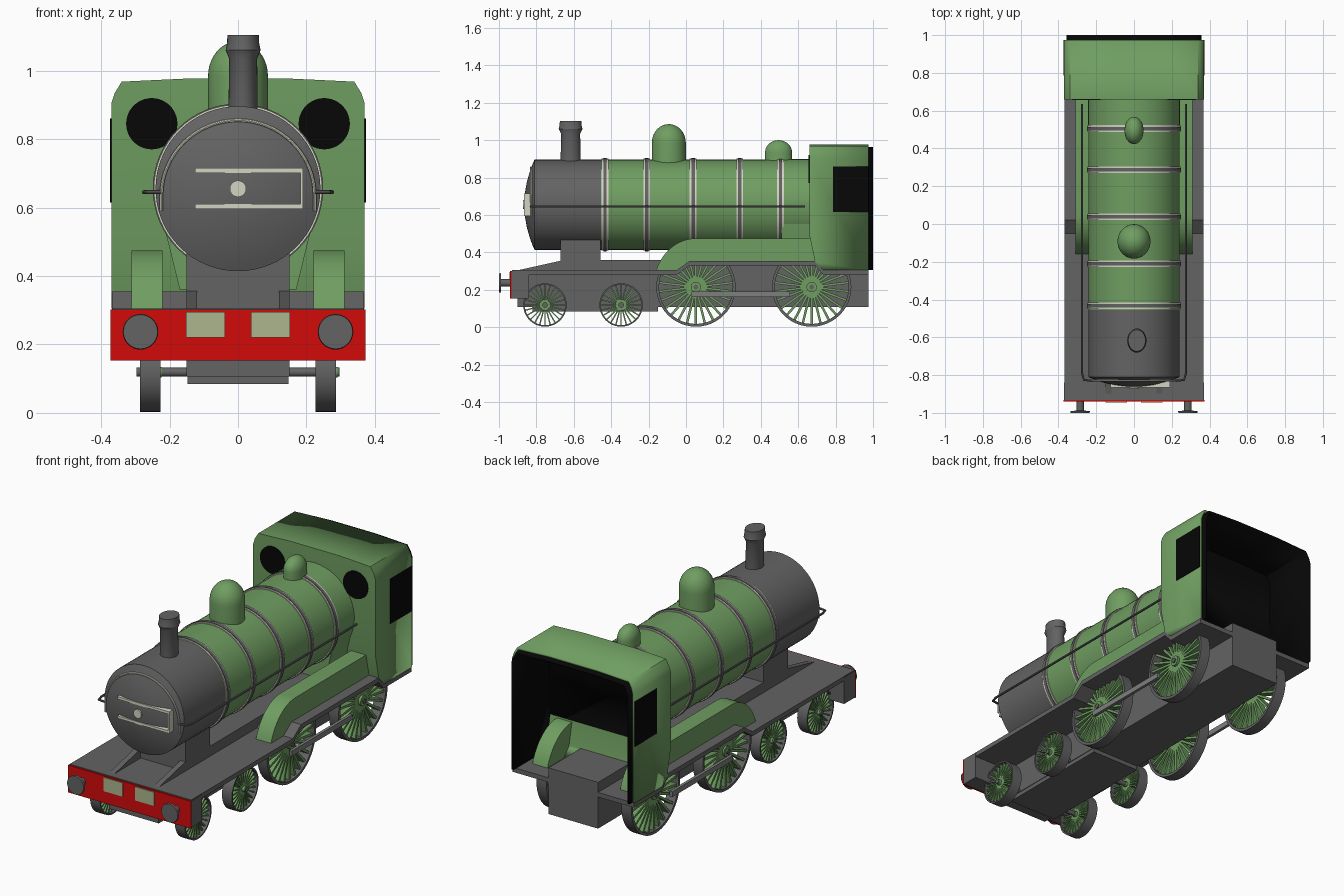
import bpy, bmesh, math
from mathutils import Matrix, Vector

cube = bpy.data.objects.get("Cube")
if cube:
    bpy.data.objects.remove(cube, do_unlink=True)


def material(name, rgb):
    m = bpy.data.materials.new(name)
    m.use_nodes = True
    m.diffuse_color = (*rgb, 1)
    m.node_tree.nodes["Principled BSDF"].inputs["Base Color"].default_value = (*rgb, 1)
    return m


GREEN = material("apple green", (0.16, 0.34, 0.12))
GREY = material("dark grey", (0.125, 0.125, 0.125))
BLACK = material("black", (0.002, 0.002, 0.002))
RED = material("red", (0.65, 0.003, 0.003))
BEIGE = material("pale olive", (0.42, 0.47, 0.27))
CREAM = material("cream", (0.66, 0.66, 0.55))
STEEL = material("steel", (0.21, 0.21, 0.21))

AXIS = {"X": Matrix.Rotation(math.pi / 2, 4, "Y"),
        "Y": Matrix.Rotation(-math.pi / 2, 4, "X"), "Z": Matrix()}
made = []


def finish(name, bm, mat, fix=True):
    if fix:
        bmesh.ops.recalc_face_normals(bm, faces=bm.faces[:])
    me = bpy.data.meshes.new(name)
    bm.to_mesh(me)
    bm.free()
    me.materials.append(mat)
    ob = bpy.data.objects.new(name, me)
    bpy.context.collection.objects.link(ob)
    made.append(ob)
    return ob


def add_box(bm, lo, hi, turn=Matrix()):
    lo, hi = Vector(lo), Vector(hi)
    size = Matrix.Diagonal((*(hi - lo), 1))
    bmesh.ops.create_cube(bm, size=1, matrix=turn @ Matrix.Translation((lo + hi) / 2) @ size)


def box(name, lo, hi, mat):
    bm = bmesh.new()
    add_box(bm, lo, hi)
    return finish(name, bm, mat)


def add_lathe(bm, profile, axis, centre=(0, 0, 0), n=48, closed=False, squash=(1, 1, 1)):
    # profile is a list of (radius, distance along the axis)
    mtx = Matrix.Translation(centre) @ Matrix.Diagonal((*squash, 1)) @ AXIS[axis]
    rings = [[bm.verts.new(mtx @ Vector((r * math.cos(math.tau * i / n), r * math.sin(math.tau * i / n), h)))
              for i in range(n)] for r, h in profile]
    pairs = list(zip(rings, rings[1:])) + ([(rings[-1], rings[0])] if closed else [])
    for a, b in pairs:
        for i in range(n):
            bm.faces.new((a[i], a[i - 1], b[i - 1], b[i]))
    if not closed:
        bm.faces.new(rings[0])
        bm.faces.new(rings[-1])


def lathe(name, profile, axis, centre, mat, **kw):
    bm = bmesh.new()
    add_lathe(bm, profile, axis, centre, **kw)
    return finish(name, bm, mat)


def prism_mesh(pts, axis, a, b):
    # pts are (y, z) when extruded along X, (x, z) when extruded along Y
    bm = bmesh.new()
    place = (lambda p, d: (d, *p)) if axis == "X" else (lambda p, d: (p[0], d, p[1]))
    face = bm.faces.new([bm.verts.new(place(p, a)) for p in pts])
    out = bmesh.ops.extrude_face_region(bm, geom=[face])["geom"]
    step = Vector(place((0, 0), b - a))
    bmesh.ops.translate(bm, vec=step, verts=[v for v in out if isinstance(v, bmesh.types.BMVert)])
    bmesh.ops.recalc_face_normals(bm, faces=bm.faces[:])
    return bm


def prism(name, pts, axis, a, b, mat):
    return finish(name, prism_mesh(pts, axis, a, b), mat)


def rail(name, pts, radius, mat):
    cu = bpy.data.curves.new(name, "CURVE")
    cu.dimensions = "3D"
    cu.bevel_depth, cu.bevel_resolution, cu.use_fill_caps = radius, 2, True
    sp = cu.splines.new("POLY")
    sp.points.add(len(pts) - 1)
    for p, co in zip(sp.points, pts):
        p.co = (*co, 1)
    ob = bpy.data.objects.new(name, cu)
    me = bpy.data.meshes.new_from_object(ob)
    bpy.data.objects.remove(ob)
    me.materials.clear()
    me.materials.append(mat)
    ob = bpy.data.objects.new(name, me)
    bpy.context.collection.objects.link(ob)
    made.append(ob)


# Boiler, smokebox with domed door, and firebox
MID, R = 0.655, 0.241
axle = (0, 0, MID)
lathe("boiler", [(R, -0.455), (R, 0.665)], "Y", axle, GREEN, n=64)
door = [(R * t, -0.865 + 0.055 * t * t) for t in (0.02, 0.25, 0.5, 0.75, 0.9, 1)]
lathe("smokebox", door + [(R, -0.455)], "Y", axle, GREY, n=64)
top = [(1.01 * R * math.cos(math.pi * i / 24), MID + 1.01 * R * math.sin(math.pi * i / 24)) for i in range(25)]
prism("firebox", top + [(-0.17, 0.36), (0.17, 0.36)], "Y", 0.51, 0.665, GREEN)
for i, y in enumerate((-0.433, -0.21, 0.038, 0.287, 0.505)):
    for label, r, w, mat in (("edge", 0.246, 0.018, CREAM), ("band", 0.249, 0.009, GREY)):
        lathe(f"boiler_{label}_{i}", [(r, y - w), (r, y + w)], "Y", axle, mat, n=64)

# Chimney and the two domes
lathe("chimney", [(0.043, 0.86), (0.041, 1.035), (0.051, 1.06), (0.047, 1.08), (0.046, 1.104)],
      "Z", (0.015, -0.617, 0), GREY, squash=(1, 1.25, 1), n=32)


def dome(name, y, r, base, shoulder, peak, sx):
    cap = [(r * math.cos(a), shoulder + (peak - shoulder) * math.sin(a))
           for a in (math.pi / 2 * k / 10 * 0.99 for k in range(11))]
    lathe(name, [(r, base)] + cap, "Z", (0, y, 0), GREEN, squash=(sx, 1, 1))


dome("steam_dome", -0.092, 0.091, 0.84, 0.985, 1.086, 0.96)
dome("safety_valve_cover", 0.495, 0.072, 0.85, 0.935, 1.0, 0.7)

# Smokebox door fittings
for z in (0.603, 0.708):
    box("door_strap", (-0.125, -0.866, z - 0.007), (0.19, -0.835, z + 0.007), CREAM)
box("door_strap_end", (0.182, -0.866, 0.603), (0.19, -0.83, 0.708), CREAM)
lathe("door_knob", [(0.024, -0.872), (0.024, -0.85)], "Y", axle, CREAM, n=24)
arch = [(0.224 * math.cos(math.pi * i / 32), -0.828, 0.635 + 0.22 * math.sin(math.pi * i / 32)) for i in range(33)]
rail("door_arch_rail", [(0.224, -0.828, 0.59)] + arch + [(-0.224, -0.828, 0.59)], 0.005, CREAM)
for s in (1, -1):
    rail("boiler_handrail", [(s * x, y, 0.645) for x, y in
         ((0.275, 0.635), (0.275, -0.79), (0.265, -0.825), (0.225, -0.83))], 0.006, GREY)

# Frames, saddle and running board
box("main_frame", (-0.15, -0.9, 0.107), (0.15, 0.975, 0.3), GREY)
box("upper_frame", (-0.15, -0.67, 0.28), (0.15, 0.975, 0.36), GREY)
box("bogie_frame", (-0.147, -0.82, 0.085), (0.147, -0.15, 0.2), GREY)
box("smokebox_saddle", (-0.15, -0.67, 0.3), (0.15, -0.458, 0.47), GREY)
deck = [(-0.93, 0.305), (-0.05, 0.305), (0.02, 0.355), (0.69, 0.355), (0.735, 0.305), (0.975, 0.305)]
under = [(y, z - 0.025) for y, z in reversed(deck)]
prism("running_board", deck + under, "X", -0.368, 0.368, GREY)
for s in (1, -1):
    prism("frame_bracket", [(-0.92, 0.3), (-0.65, 0.3), (-0.65, 0.36)], "X", s * 0.12, s * 0.15, GREY)

# Front beam and buffers
box("front_beam", (-0.37, -0.932, 0.155), (0.37, -0.84, 0.3), GREY)
box("front_beam_face", (-0.372, -0.94, 0.153), (0.372, -0.932, 0.302), RED)
for s in (1, -1):
    box("beam_plate", (s * 0.095 - 0.057, -0.945, 0.22), (s * 0.095 + 0.057, -0.94, 0.295), BEIGE)
    lathe("buffer", [(0.02, -0.94), (0.02, -0.988), (0.052, -0.99), (0.05, -1.0)], "Y",
          (s * 0.285, 0, 0.237), GREY, n=32)


# Wheels: tyre, spokes, hub and axle
def wheel_pair(label, y, r, spokes):
    z = r + 0.003
    for s in (1, -1):
        c = Vector((s * 0.257, y, z))
        lathe(f"{label}_tyre", [(r, -0.03), (r, 0.03), (0.93 * r, 0.03), (0.93 * r, -0.03)], "X", c,
              GREY, closed=True)
        bm = bmesh.new()
        for i in range(spokes):
            turn = Matrix.Translation(c) @ Matrix.Rotation(math.tau * i / spokes, 4, "X")
            add_box(bm, (-0.02, -0.03 * r, 0.1 * r), (0.02, 0.03 * r, 0.95 * r), turn)
        add_lathe(bm, [(0.13 * r, -0.03), (0.13 * r, 0.034)], "X", c, n=20)
        finish(f"{label}_spokes", bm, GREEN)
    lathe(f"{label}_axle", [(0.013, -0.297), (0.013, 0.297)], "X", (0, y, z), GREY, n=16)


wheel_pair("front_bogie_wheel", -0.754, 0.116, 24)
wheel_pair("rear_bogie_wheel", -0.347, 0.116, 24)
wheel_pair("front_driving_wheel", 0.053, 0.212, 26)
wheel_pair("rear_driving_wheel", 0.672, 0.212, 26)

# Coupling rods and splashers
angles = [math.radians(18 + 72 * i / 12) for i in range(13)]
front = [(0.053 - 0.225 * math.cos(a), 0.219 + 0.256 * math.sin(a)) for a in angles]
rear = [(0.672 + 0.225 * math.cos(a), z) for a, (_, z) in zip(angles, front)]
lower = [(y, z - 0.008) for y, z in reversed(deck[1:5])]
for s in (1, -1):
    box("coupling_rod", (s * 0.298 - 0.008, 0.03, 0.161), (s * 0.298 + 0.008, 0.555, 0.19), STEEL)
    prism("splasher", front + rear[::-1] + [(0.735, 0.299)] + lower[1:], "X", s * 0.22, s * 0.311, GREEN)


# Cab: green shell with a black lining, both open at the back and bottom
def cab_shell(name, inset, y0, y1, mat, slanted):
    half = [(0.37, 0.305), (0.37, 0.905), (0.36, 0.935), (0.34, 0.968), (0.15, 0.977)]
    half = [(x - inset, z - inset * (z > 0.4)) for x, z in half]
    bm = prism_mesh(half + [(-x, z) for x, z in reversed(half)], "Y", y0, y1)
    for a, b in (((y0, 0.49), (y0 + 0.03, 0.35)), ((y0 + 0.03, 0.35), (y0 + 0.075, 0.305))):
        normal = Vector((0, b[1] - a[1], a[0] - b[0]))
        cut = bmesh.ops.bisect_plane(bm, geom=bm.verts[:] + bm.edges[:] + bm.faces[:],
                                     plane_co=(0, *a), plane_no=normal, clear_outer=True)
        edges = [e for e in cut["geom_cut"] if isinstance(e, bmesh.types.BMEdge)]
        bmesh.ops.edgeloop_fill(bm, edges=edges)
    bmesh.ops.recalc_face_normals(bm, faces=bm.faces[:])
    gone = [f for f in bm.faces if f.normal.y > 0.9 or f.normal.z < -0.9
            or (f.normal.z < -0.1 and not slanted)]
    bmesh.ops.delete(bm, geom=gone, context="FACES")
    ob = finish(name, bm, mat, fix=False)
    mod = ob.modifiers.new("thickness", "SOLIDIFY")
    mod.thickness, mod.offset = 0.012, -1


cab_shell("cab_shell", 0, 0.66, 0.975, GREEN, True)
cab_shell("cab_lining", 0.0125, 0.675, 1.0, BLACK, False)
for s in (1, -1):
    box("cab_side_window", (s * 0.3715 - 0.002, 0.785, 0.615), (s * 0.3715 + 0.002, 0.975, 0.86), BLACK)
    lathe("cab_front_window", [(0.075, 0.656), (0.075, 0.661)], "Y", (s * 0.252, 0, 0.845), BLACK, n=40)

# Smooth shading on rounded parts, with sharp edges kept
bpy.ops.object.select_all(action="DESELECT")
for ob in made:
    ob.select_set(True)
bpy.context.view_layer.objects.active = made[0]
bpy.ops.object.shade_smooth_by_angle(angle=math.radians(32))
